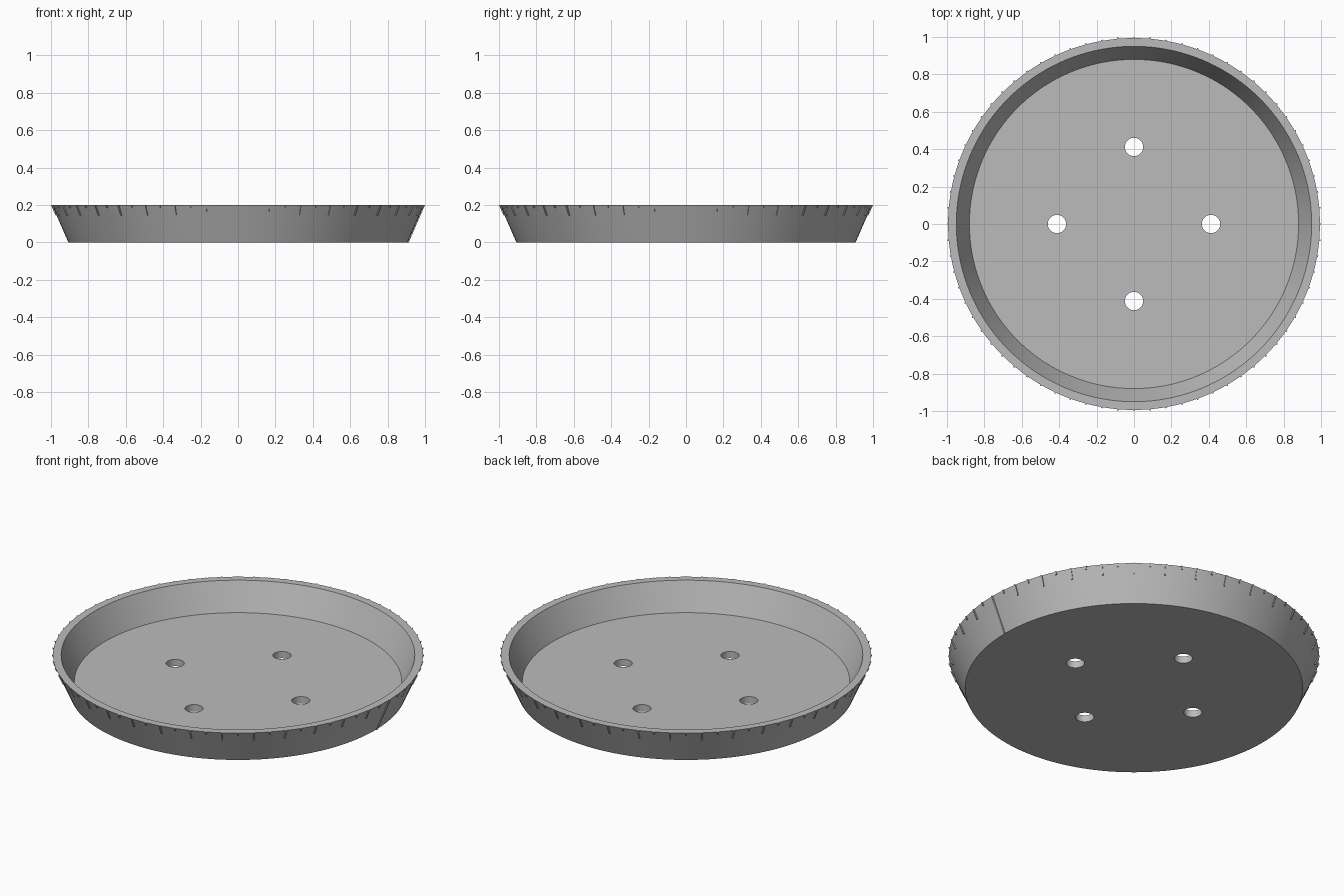
import bpy, bmesh, math
from mathutils import Matrix, Vector

cube = bpy.data.objects.get("Cube")
if cube:
    bpy.data.objects.remove(cube, do_unlink=True)

HEIGHT, FLOOR = 0.2, 0.04
R_BASE, R_RIM = 0.907, 0.994
R_FLOOR, R_MOUTH = 0.88, 0.95
SEGMENTS = 144
PROUD = 0.006  # how far the marks stand out of the wall

grey = bpy.data.materials.new("plain grey")
grey.use_nodes = True
colour = (0.5, 0.5, 0.5, 1)
grey.diffuse_color = colour
grey.node_tree.nodes["Principled BSDF"].inputs["Base Color"].default_value = colour


def make_object(name, bm):
    bmesh.ops.recalc_face_normals(bm, faces=bm.faces)
    mesh = bpy.data.meshes.new(name)
    bm.to_mesh(mesh)
    bm.free()
    mesh.materials.append(grey)
    obj = bpy.data.objects.new(name, mesh)
    bpy.context.collection.objects.link(obj)
    return obj


def activate(obj):
    bpy.ops.object.select_all(action="DESELECT")
    obj.select_set(True)
    bpy.context.view_layer.objects.active = obj


def wall_radius(z):
    return R_BASE + (R_RIM - R_BASE) * z / HEIGHT


# Dish: rings joined into walls, closed by an underside and a floor
bm = bmesh.new()
rings = []
for r, z in [(R_BASE, 0), (R_RIM, HEIGHT), (R_MOUTH, HEIGHT), (R_FLOOR, FLOOR)]:
    rings.append([bm.verts.new((r * math.cos(math.tau * i / SEGMENTS),
                                r * math.sin(math.tau * i / SEGMENTS), z))
                  for i in range(SEGMENTS)])
for low, high in zip(rings, rings[1:]):
    for i in range(SEGMENTS):
        j = (i + 1) % SEGMENTS
        bm.faces.new((low[i], low[j], high[j], high[i]))
bm.faces.new(rings[0])
bm.faces.new(rings[-1])
dish = make_object("dish", bm)

# Four drain holes through the floor
bm = bmesh.new()
for k in range(4):
    spot = Matrix.Rotation(k * math.pi / 2, 4, "Z") @ Vector((0.412, 0, 0.02))
    bmesh.ops.create_cone(bm, cap_ends=True, segments=48, radius1=0.049,
                          radius2=0.049, depth=0.2,
                          matrix=Matrix.Translation(spot))
cutter = make_object("hole_cutter", bm)
cutter.hide_render = True
activate(dish)
cut = dish.modifiers.new("drain_holes", "BOOLEAN")
cut.operation = "DIFFERENCE"
cut.solver = "EXACT"
cut.object = cutter
bpy.ops.object.modifier_apply(modifier=cut.name)
bpy.data.objects.remove(cutter, do_unlink=True)
activate(dish)
bpy.ops.object.shade_smooth_by_angle(angle=math.radians(30))

# Scale marks: short and long ribs in turn, and one full-height zero rib
bm = bmesh.new()
HALF = 0.004
for k in range(72):
    bottom = 0 if k == 0 else (0.183 if k % 2 else 0.145)
    turn = Matrix.Rotation(math.radians(5 * k), 4, "Z")
    box = bmesh.ops.create_cube(bm, size=2)["verts"]
    for v in box:
        z = HEIGHT if v.co.z > 0 else bottom
        r = wall_radius(z) + (PROUD if v.co.x > 0 else -0.01)
        v.co = turn @ Vector((r, HALF * v.co.y, z))
make_object("scale_marks", bm)
